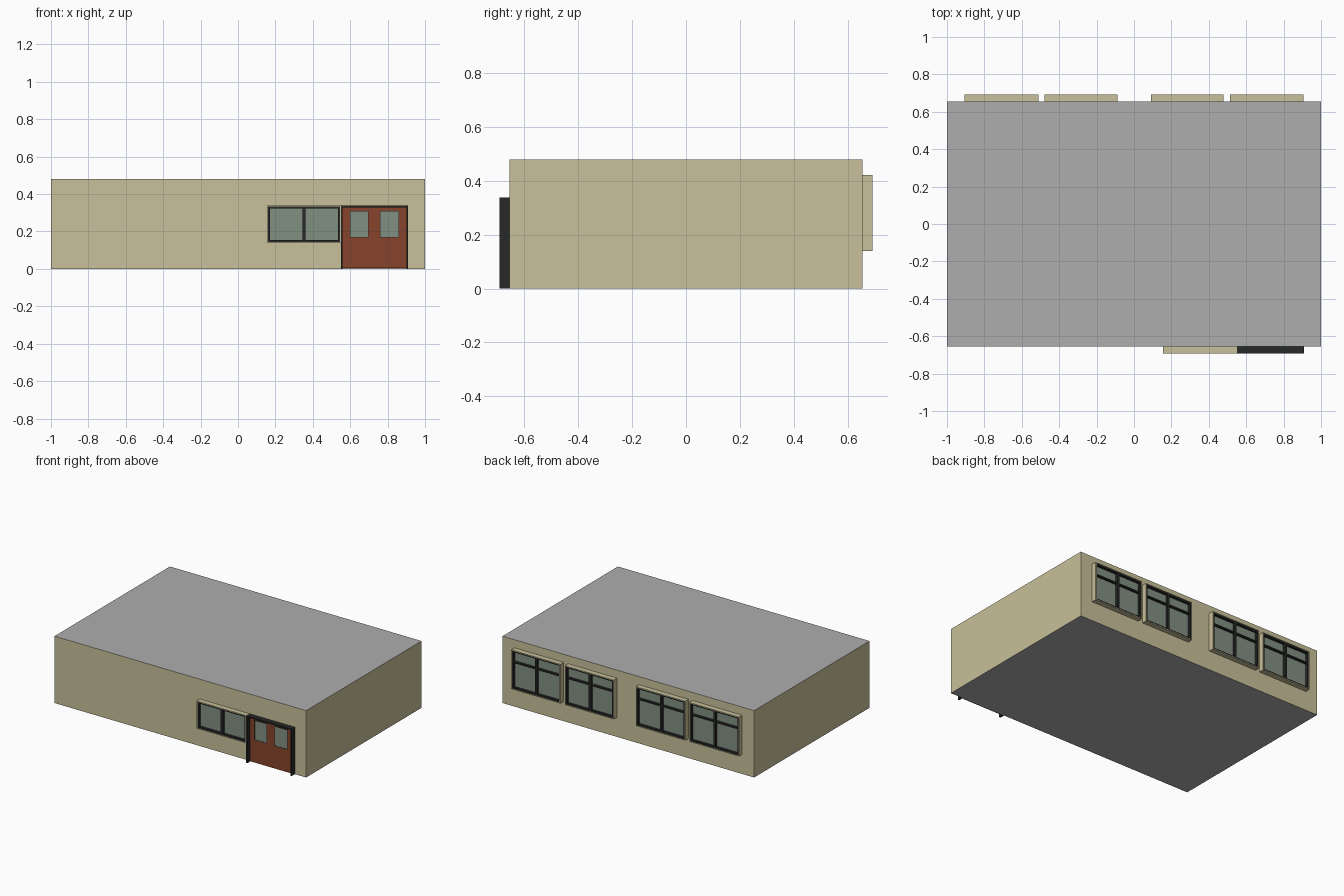
import bpy, bmesh

if "Cube" in bpy.data.objects:
    bpy.data.objects.remove(bpy.data.objects["Cube"])


def material(name, rgb):
    m = bpy.data.materials.new(name)
    m.diffuse_color = (*rgb, 1)
    m.use_nodes = True
    m.node_tree.nodes["Principled BSDF"].inputs["Base Color"].default_value = m.diffuse_color
    return m


WALL = material("beige wall", (0.58, 0.53, 0.325))
ROOF = material("grey roof", (0.42, 0.42, 0.42))
FRAME = material("dark frame", (0.02, 0.021, 0.021))
GLASS = material("green grey glass", (0.225, 0.28, 0.225))
DOOR = material("red brown door", (0.24, 0.056, 0.024))

WY = 0.655    # wall face
OUT = 0.692   # outermost trim face


def boxes(name, mat, spans):
    """One object made of axis-aligned boxes (x0, x1, y0, y1, z0, z1)."""
    bm = bmesh.new()
    for x0, x1, y0, y1, z0, z1 in spans:
        vs = bmesh.ops.create_cube(bm, size=1)["verts"]
        for v in vs:
            v.co.x = x0 if v.co.x < 0 else x1
            v.co.y = min(y0, y1) if v.co.y < 0 else max(y0, y1)
            v.co.z = z0 if v.co.z < 0 else z1
    me = bpy.data.meshes.new(name)
    bm.to_mesh(me)
    bm.free()
    me.materials.append(mat)
    ob = bpy.data.objects.new(name, me)
    bpy.context.collection.objects.link(ob)
    return ob


def ring(x0, x1, z0, z1, t, ya, yb, sill=True):
    """Four bars around a rectangle, without the bottom one if sill is False."""
    b = z0 + t if sill else z0
    bars = [(x0, x0 + t, ya, yb, b, z1 - t), (x1 - t, x1, ya, yb, b, z1 - t),
            (x0, x1, ya, yb, z1 - t, z1)]
    if sill:
        bars.append((x0, x1, ya, yb, z0, z0 + t))
    return bars


def window(name, x0, x1, z0, z1, side, transom=None):
    w, o = side * WY, side * OUT
    f = side * (OUT - 0.004)
    c, t = 0.005, 0.010
    boxes(name + "_casing", WALL, ring(x0, x1, z0, z1, c, w, o))
    a, b, lo, hi = x0 + c, x1 - c, z0 + c, z1 - c
    m = (a + b) / 2
    bars = ring(a, b, lo, hi, t, w, f)
    bars.append((m - 0.009, m + 0.009, w, f, lo + t, hi - t))
    if transom:
        for p, q in ((a + t, m - 0.009), (m + 0.009, b - t)):
            bars.append((p, q, w, f, transom - 0.005, transom + 0.005))
    boxes(name + "_frame", FRAME, bars)
    boxes(name + "_glass", GLASS,
          [(a + t, b - t, w, side * (WY + 0.016), lo + t, hi - t)])


# Building block: beige walls, grey roof and underside
body = boxes("building", WALL, [(-1, 1, -WY, WY, 0, 0.48)])
body.data.materials.append(ROOF)
for p in body.data.polygons:
    p.material_index = 1 if abs(p.normal.z) > 0.5 else 0

# Back windows in two pairs, front window beside the door
for i, (x0, x1) in enumerate([(0.09, 0.478), (0.514, 0.905)]):
    window(f"back_window_right_{i}", x0, x1, 0.14, 0.422, 1, 0.335)
    window(f"back_window_left_{i}", -x1, -x0 + 0.003, 0.14, 0.422, 1, 0.335)
window("front_window", 0.156, 0.55, 0.14, 0.338, -1)

# Double door: dark surround, recessed leaf, two flush panes
boxes("door_frame", FRAME, ring(0.55, 0.91, 0, 0.338, 0.010, -WY, -OUT, False))
boxes("door_leaf", DOOR, [(0.56, 0.90, -WY, -0.666, 0.004, 0.328)])
trim, pane = [], []
for x0, x1 in ((0.598, 0.698), (0.758, 0.860)):
    trim += ring(x0, x1, 0.168, 0.310, 0.003, -0.666, -0.669)
    pane.append((x0 + 0.003, x1 - 0.003, -0.666, -0.668, 0.171, 0.307))
boxes("door_pane_trim", FRAME, trim)
boxes("door_panes", GLASS, pane)
